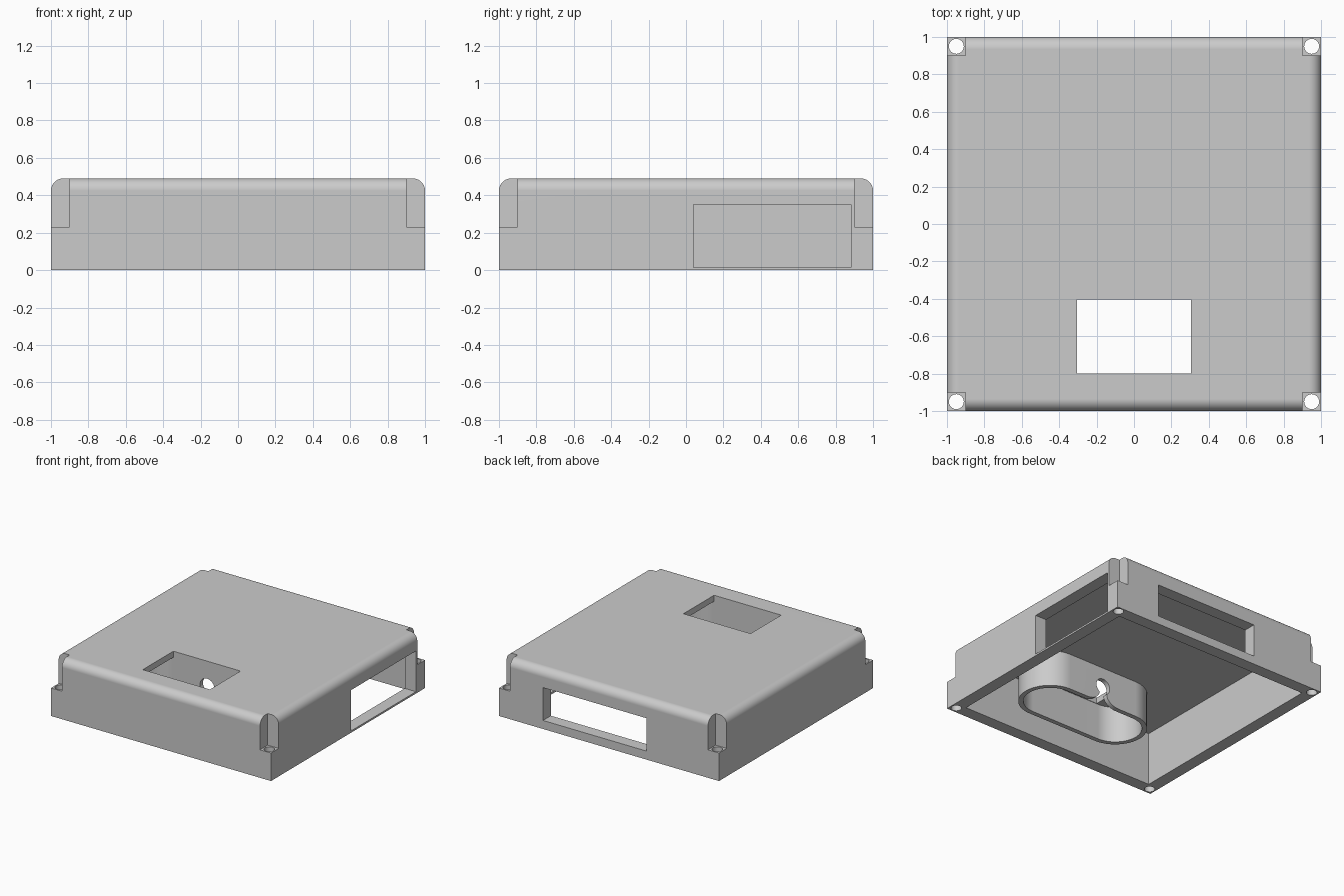
import bpy, bmesh
from math import pi, cos, sin
from mathutils import Matrix, Vector

cube = bpy.data.objects.get("Cube")
if cube:
    bpy.data.objects.remove(cube, do_unlink=True)

grey = bpy.data.materials.new("plain grey")
grey.use_nodes = True
GREY = (0.6, 0.6, 0.6, 1)
grey.diffuse_color = GREY
grey.node_tree.nodes["Principled BSDF"].inputs["Base Color"].default_value = GREY

TOP, CEILING = 0.49, 0.44
INNER = 0.898
COLLAR_Y, COLLAR_HALF, COLLAR_BOTTOM = -0.602, 0.32, 0.14


def to_object(name, bm):
    bmesh.ops.recalc_face_normals(bm, faces=bm.faces)
    mesh = bpy.data.meshes.new(name)
    bm.to_mesh(mesh)
    bm.free()
    mesh.materials.append(grey)
    obj = bpy.data.objects.new(name, mesh)
    bpy.context.collection.objects.link(obj)
    return obj


def box(name, low, high, round_top=0):
    low, high = Vector(low), Vector(high)
    bm = bmesh.new()
    bmesh.ops.create_cube(bm, size=1)
    bmesh.ops.scale(bm, vec=high - low, verts=bm.verts)
    bmesh.ops.translate(bm, vec=(low + high) / 2, verts=bm.verts)
    if round_top:
        edges = [e for e in bm.edges if all(v.co.z > high.z - 0.001 for v in e.verts)]
        bmesh.ops.bevel(bm, geom=edges, offset=round_top, segments=10,
                        profile=0.5, affect='EDGES')
    return to_object(name, bm)


def cylinder(name, centre, radius, depth, turn=None):
    bm = bmesh.new()
    matrix = Matrix.Translation(centre) @ (turn or Matrix())
    bmesh.ops.create_cone(bm, cap_ends=True, segments=32, radius1=radius,
                          radius2=radius, depth=depth, matrix=matrix)
    return to_object(name, bm)


def extrude(name, points, along):
    bm = bmesh.new()
    face = bm.faces.new([bm.verts.new(p) for p in points])
    grown = bmesh.ops.extrude_face_region(bm, geom=[face])["geom"]
    moved = [g for g in grown if isinstance(g, bmesh.types.BMVert)]
    bmesh.ops.translate(bm, vec=along, verts=moved)
    return to_object(name, bm)


def stadium(name, radius, z0, z1):
    # long rounded slot shape
    n = 24
    points = []
    for side, start in ((1, -pi / 2), (-1, pi / 2)):
        for i in range(n + 1):
            a = start + pi * i / n
            points.append((side * COLLAR_HALF + radius * cos(a),
                           COLLAR_Y + radius * sin(a), z0))
    return extrude(name, points, (0, 0, z1 - z0))


def flared_slot(name, neck, width, height):
    # narrow neck whose sides curve outwards to the collar's lower edge
    n = 10
    side = [(neck + width, COLLAR_BOTTOM - 0.05)]
    for i in range(n + 1):
        a = pi / 2 * i / n
        side.append((neck + width * (1 - sin(a)),
                     COLLAR_BOTTOM + height * (1 - cos(a))))
    side.append((neck, 0.27))
    outline = side + [(-x, z) for x, z in reversed(side)]
    return extrude(name, [(x, -0.48, z) for x, z in outline], (0, 0.2, 0))


def cut(target, cutters):
    bpy.context.view_layer.objects.active = target
    for cutter in cutters:
        mod = target.modifiers.new("cut", 'BOOLEAN')
        mod.operation = 'DIFFERENCE'
        mod.solver = 'EXACT'
        mod.object = cutter
        bpy.ops.object.modifier_apply(modifier=mod.name)
        bpy.data.objects.remove(cutter, do_unlink=True)


def smooth(obj):
    bpy.ops.object.select_all(action='DESELECT')
    obj.select_set(True)
    bpy.context.view_layer.objects.active = obj
    bpy.ops.object.shade_smooth_by_angle(angle=pi / 6)
    mod = obj.modifiers.new("even shading", 'WEIGHTED_NORMAL')
    mod.keep_sharp = True


# Open-bottomed housing with a rounded top edge
housing = box("housing", (-1, -1, 0), (1, 1, TOP), round_top=0.065)
cutters = [
    box("cavity", (-INNER, -INNER, -0.1), (INNER, INNER, CEILING)),
    box("top_opening", (-0.305, -0.8, 0.3), (0.305, -0.403, 0.6)),
    box("side_opening", (0.8, 0.04, 0.015), (1.1, 0.883, 0.35)),
    box("back_opening", (-0.34, 0.8, 0.07), (0.6, 1.1, 0.34)),
]
# Corner notches and screw holes
for sx in (-1, 1):
    for sy in (-1, 1):
        a, b = Vector((sx * 0.9, sy * 0.9)), Vector((sx * 1.1, sy * 1.1))
        cutters.append(box("notch", (min(a.x, b.x), min(a.y, b.y), 0.23),
                           (max(a.x, b.x), max(a.y, b.y), 0.6)))
        cutters.append(cylinder("screw_hole", (sx * 0.95, sy * 0.95, 0.1), 0.04, 0.6))
cut(housing, cutters)
smooth(housing)

# Oval collar hanging below the top opening, with a flared keyhole in its back wall
collar = stadium("collar", 0.24, COLLAR_BOTTOM, CEILING + 0.01)
cut(collar, [
    stadium("collar_bore", 0.202, 0, 0.6),
    cylinder("keyhole_round", (0, -0.38, 0.28), 0.065, 0.2, Matrix.Rotation(pi / 2, 4, 'X')),
    flared_slot("keyhole_slot", 0.035, 0.12, 0.085),
])
smooth(collar)
